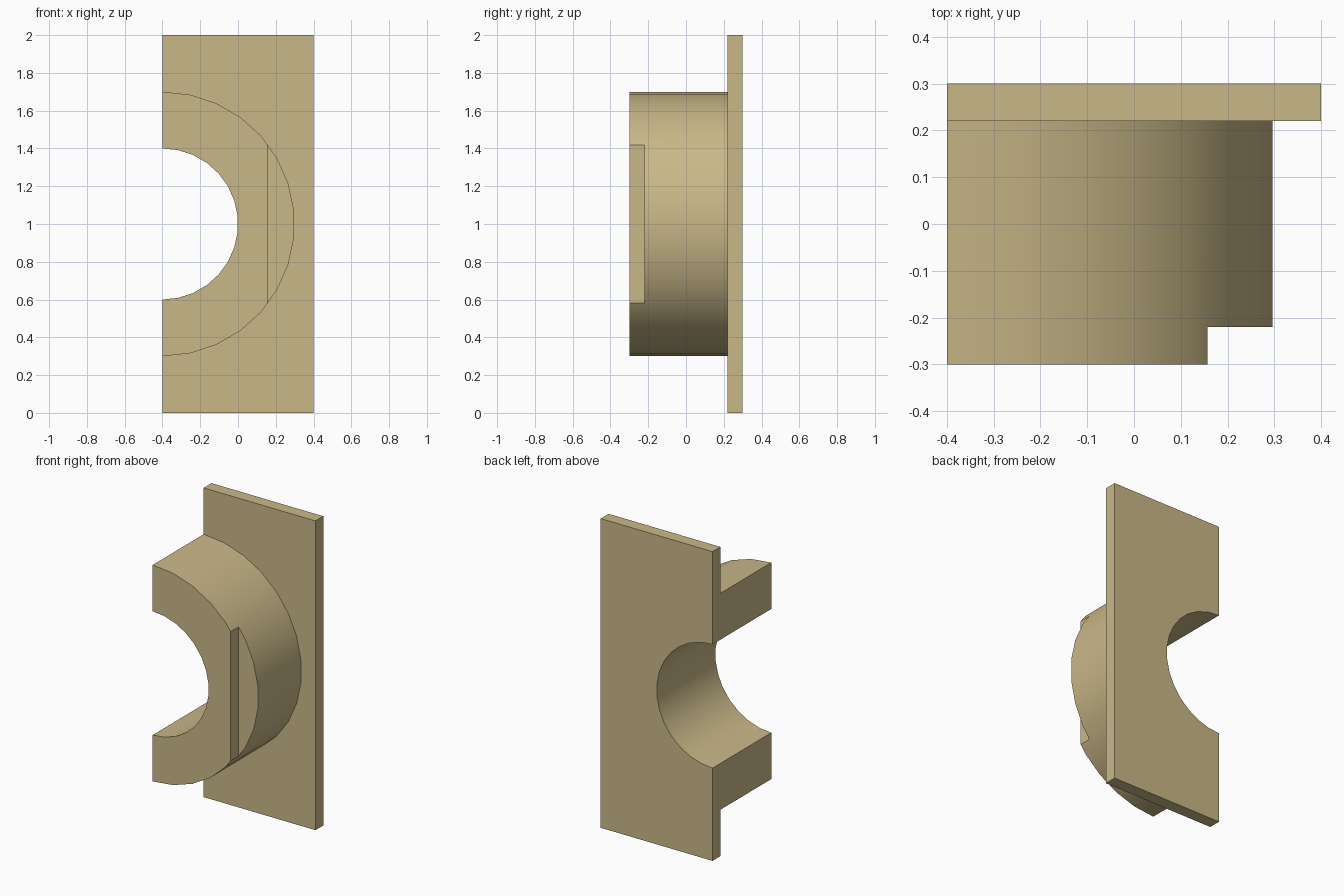
import bpy, bmesh, math

if "Cube" in bpy.data.objects:
    bpy.data.objects.remove(bpy.data.objects["Cube"])

CX, CZ = -0.4, 1.0      # centre of the bore
SEGMENTS = 15           # segments per half circle

tan = bpy.data.materials.new("tan")
tan.diffuse_color = (0.584, 0.479, 0.246, 1)
tan.use_nodes = True
tan.node_tree.nodes["Principled BSDF"].inputs["Base Color"].default_value = tan.diffuse_color


def arc(radius):
    """Half circle from top to bottom, bulging towards +x."""
    angles = [math.pi * i / SEGMENTS for i in range(SEGMENTS + 1)]
    return [(CX + radius * math.sin(a), CZ + radius * math.cos(a)) for a in angles]


def extrude_profile(name, points, y0, y1):
    """Extrude an xz outline from y0 to y1."""
    bm = bmesh.new()
    face = bm.faces.new([bm.verts.new((x, y0, z)) for x, z in points])
    geom = bmesh.ops.extrude_face_region(bm, geom=[face])["geom"]
    moved = [v for v in geom if isinstance(v, bmesh.types.BMVert)]
    bmesh.ops.translate(bm, verts=moved, vec=(0, y1 - y0, 0))
    bmesh.ops.recalc_face_normals(bm, faces=bm.faces)
    mesh = bpy.data.meshes.new(name)
    bm.to_mesh(mesh)
    bm.free()
    mesh.materials.append(tan)
    obj = bpy.data.objects.new(name, mesh)
    bpy.context.collection.objects.link(obj)
    return obj


def activate(obj):
    bpy.ops.object.select_all(action='DESELECT')
    obj.select_set(True)
    bpy.context.view_layer.objects.active = obj


# Back plate with the half-round bore cut in its left edge
plate = extrude_profile(
    "back_plate",
    [(-0.4, 2), (0.4, 2), (0.4, 0), (-0.4, 0)] + arc(0.4)[::-1], 0.22, 0.3)

# Half ring standing out from the plate
ring = extrude_profile("half_ring", arc(0.7) + arc(0.4)[::-1], -0.3, 0.22)

# Flat step cut into the front outer edge of the ring
cutter = extrude_profile(
    "step_cutter", [(0.157, 0.2), (0.157, 1.8), (0.6, 1.8), (0.6, 0.2)], -0.5, -0.22)
cutter.hide_render = True
activate(ring)
step = ring.modifiers.new("step", 'BOOLEAN')
step.operation = 'DIFFERENCE'
step.solver = 'EXACT'
step.object = cutter
bpy.ops.object.modifier_apply(modifier=step.name)
bpy.data.objects.remove(cutter)

# Smooth curved walls, crisp edges
for part in (plate, ring):
    activate(part)
    bpy.ops.object.shade_smooth_by_angle(angle=math.radians(25))
